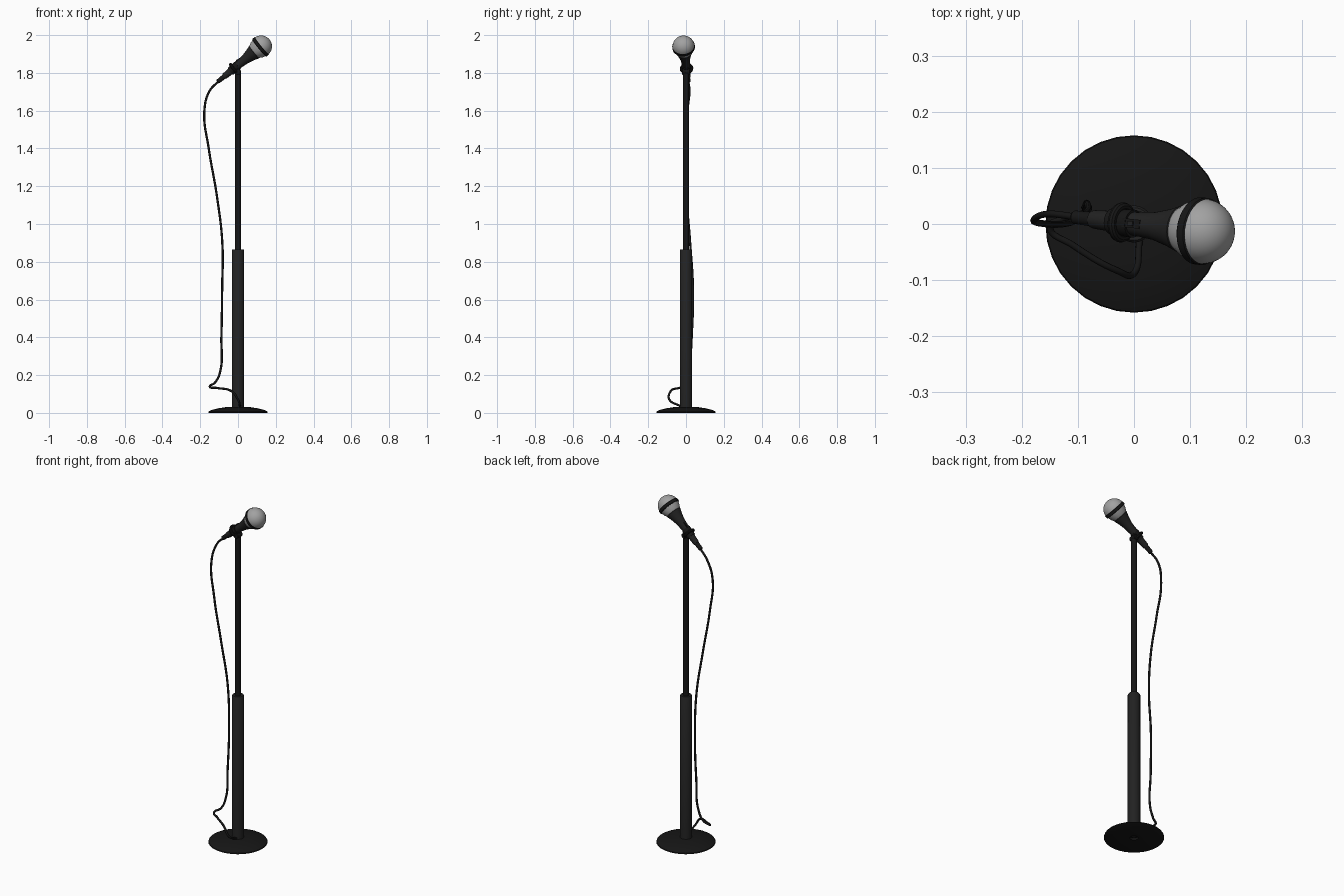
import bpy, bmesh, math
from mathutils import Vector, Matrix

if "Cube" in bpy.data.objects:
    bpy.data.objects.remove(bpy.data.objects["Cube"])


def material(name, value):
    m = bpy.data.materials.new(name)
    m.diffuse_color = (value, value, value, 1)
    m.use_nodes = True
    m.node_tree.nodes["Principled BSDF"].inputs["Base Color"].default_value = m.diffuse_color
    return m


black = material("black", 0.008)
charcoal = material("charcoal", 0.016)
silver = material("silver", 0.36)


def finish(name, bm, mat, matrix=Matrix.Identity(4)):
    bmesh.ops.remove_doubles(bm, verts=bm.verts, dist=0.0002)
    bmesh.ops.recalc_face_normals(bm, faces=bm.faces)
    me = bpy.data.meshes.new(name)
    bm.to_mesh(me)
    bm.free()
    ob = bpy.data.objects.new(name, me)
    bpy.context.collection.objects.link(ob)
    me.materials.append(mat)
    ob.matrix_world = matrix
    bpy.ops.object.select_all(action='DESELECT')
    ob.select_set(True)
    bpy.context.view_layer.objects.active = ob
    bpy.ops.object.shade_smooth_by_angle(angle=math.radians(35))
    return ob


def lathe(name, profile, mat, matrix=Matrix.Identity(4), sides=32):
    """Spin (radius, height) points around the local z axis."""
    bm = bmesh.new()
    vs = [bm.verts.new((r, 0, z)) for r, z in profile]
    es = [bm.edges.new(p) for p in zip(vs, vs[1:])]
    bmesh.ops.spin(bm, geom=vs + es, cent=(0, 0, 0), axis=(0, 0, 1),
                   angle=math.tau, steps=sides)
    return finish(name, bm, mat, matrix)


# Domed base with a recess underneath
lathe("base", [(0, 0.012), (0.022, 0.012), (0.022, 0), (0.152, 0), (0.158, 0.003),
               (0.156, 0.008), (0.135, 0.017), (0.1, 0.025), (0.06, 0.031), (0, 0.034)], black)
lathe("base_bolt", [(0, 0.004), (0.009, 0.004), (0.011, 0.006), (0.011, 0.014), (0, 0.014)],
      charcoal, sides=16)

# Telescopic pole
lathe("lower_pole", [(0, 0.02), (0.033, 0.02), (0.033, 0.86), (0.029, 0.866), (0, 0.866)], charcoal)
lathe("upper_pole", [(0, 0.85), (0.017, 0.85), (0.017, 1.797), (0.014, 1.8), (0, 1.8)], black)

# Microphone frame: local z runs from cable end to head
tail, head = Vector((-0.105, 0.012, 1.755)), Vector((0.122, -0.013, 1.94))
frame = Matrix.Translation(tail) @ (head - tail).to_track_quat('Z', 'Y').to_matrix().to_4x4()
L = (head - tail).length
R = 0.058

# Handle with connector
lathe("cable_connector", [(0, -0.004), (0.008, -0.004), (0.012, 0), (0.013, 0.05), (0, 0.05)],
      black, frame)
lathe("mic_handle", [(0, 0.04), (0.015, 0.04), (0.0165, 0.045), (0.021, 0.14), (0.025, 0.185),
                     (0.034, 0.222), (0.042, L - 0.048), (0.038, L - 0.044), (0, L - 0.044)],
      charcoal, frame)

# Grille: tapered lower half, band and dome
lathe("grille_lower", [(0, L - 0.046), (0.041, L - 0.046), (0.05, L - 0.03),
                       (0.056, L - 0.008), (0, L - 0.008)], silver, frame)
lathe("grille_band", [(0, L - 0.013), (0.057, L - 0.013), (0.06, L - 0.01),
                      (0.06, L + 0.004), (0.057, L + 0.007), (0, L + 0.007)], black, frame)
dome = [(R * math.cos(a), L + R * math.sin(a))
        for a in [math.radians(5 + 85 * i / 10) for i in range(11)]]
lathe("grille_dome", [(0, L + 0.004)] + dome, silver, frame)

# Switch plate and slider on the upper side of the handle
for name, size, y, mat in (("switch_plate", (0.016, 0.006, 0.04), 0.021, black),
                           ("switch_slider", (0.008, 0.006, 0.012), 0.024, charcoal)):
    bm = bmesh.new()
    bmesh.ops.create_cube(bm, size=1, matrix=Matrix.Translation((0, y, 0.148))
                          @ Matrix.Diagonal((*size, 1)))
    finish(name, bm, mat, frame)

# Clip: sleeve, round collar and pivot joint
lathe("clip_sleeve", [(0.016, 0.085), (0.023, 0.085), (0.025, 0.135), (0.018, 0.135)], black, frame)
collar = [(0.028 + 0.008 * math.cos(math.tau * i / 10), 0.108 + 0.008 * math.sin(math.tau * i / 10))
          for i in range(11)]
lathe("clip_collar", collar, black, frame)
pivot = Matrix.Translation((0, 0, 1.806)) @ Matrix.Rotation(math.pi / 2, 4, 'X')
lathe("clip_pivot", [(0, -0.022), (0.013, -0.022), (0.016, -0.019), (0.016, 0.019),
                     (0.013, 0.022), (0, 0.022)], black, pivot, 24)

# Hanging cable
path = [(-0.1, 0.012, 1.758), (-0.15, 0.018, 1.705), (-0.178, 0.008, 1.6), (-0.155, 0, 1.4),
        (-0.112, 0.003, 1.15), (-0.083, 0.022, 0.9), (-0.084, 0.037, 0.65), (-0.088, 0.03, 0.4),
        (-0.094, 0.018, 0.22), (-0.122, 0.01, 0.16), (-0.15, -0.006, 0.14),
        (-0.11, -0.037, 0.132), (-0.03, -0.083, 0.112), (0.0, -0.088, 0.07), (0.01, -0.03, 0.036)]
curve = bpy.data.curves.new("cable", 'CURVE')
curve.dimensions = '3D'
curve.bevel_depth = 0.006
curve.bevel_resolution = 2
curve.resolution_u = 8
curve.use_fill_caps = True
spline = curve.splines.new('BEZIER')
spline.bezier_points.add(len(path) - 1)
for bp, co in zip(spline.bezier_points, path):
    bp.co = co
    bp.handle_left_type = bp.handle_right_type = 'AUTO'
curve.materials.append(black)
bpy.context.collection.objects.link(bpy.data.objects.new("cable", curve))
